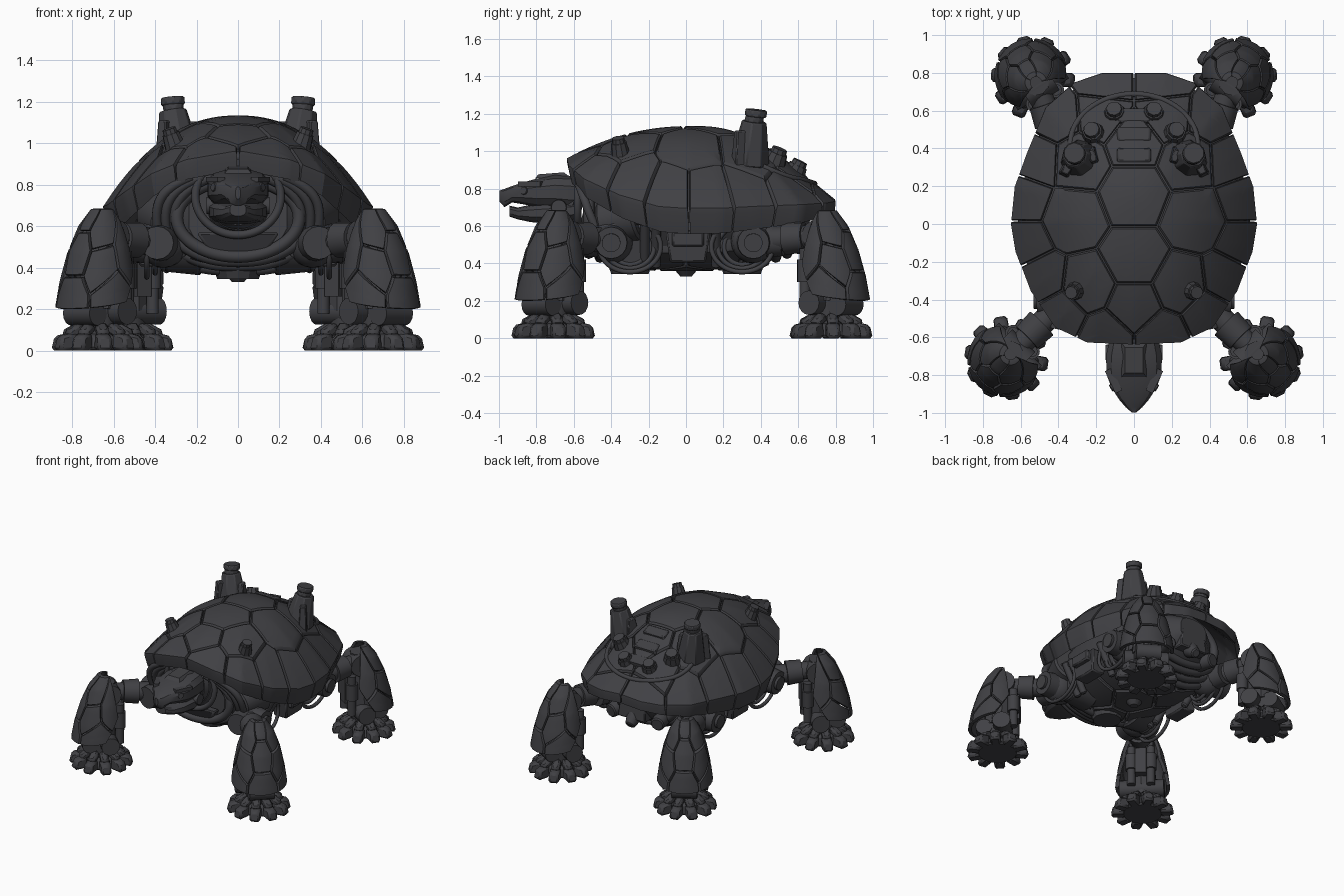
import bpy, bmesh, math
from mathutils import Vector, Matrix

cube = bpy.data.objects.get("Cube")
if cube:
    bpy.data.objects.remove(cube)

metal = bpy.data.materials.new("dark grey metal")
metal.use_nodes = True
GREY = (0.052, 0.052, 0.058, 1)
metal.diffuse_color = GREY
metal.node_tree.nodes["Principled BSDF"].inputs["Base Color"].default_value = GREY


def finish(bm, name, mirror=False, bevel=0):
    bmesh.ops.recalc_face_normals(bm, faces=bm.faces)
    me = bpy.data.meshes.new(name)
    bm.to_mesh(me)
    bm.free()
    ob = bpy.data.objects.new(name, me)
    bpy.context.collection.objects.link(ob)
    me.materials.append(metal)
    bpy.ops.object.select_all(action='DESELECT')
    ob.select_set(True)
    bpy.context.view_layer.objects.active = ob
    bpy.ops.object.shade_smooth_by_angle(angle=math.radians(28))
    if bevel:
        mod = ob.modifiers.new("bevel", 'BEVEL')
        mod.width, mod.segments = bevel, 1
    if mirror:
        ob.modifiers.new("mirror", 'MIRROR')


def tube(bm, a, b, r1, r2=None, seg=16):
    a, b = Vector(a), Vector(b)
    m = Matrix.Translation((a + b) / 2) @ (b - a).to_track_quat('Z', 'Y').to_matrix().to_4x4()
    bmesh.ops.create_cone(bm, cap_ends=True, segments=seg, radius1=r1,
                          radius2=r1 if r2 is None else r2, depth=(b - a).length, matrix=m)


def box(bm, centre, size, turn=0, axis='Z', taper=1):
    vs = bmesh.ops.create_cube(bm, size=1)["verts"]
    for v in vs:
        if v.co.z > 0:
            v.co.x *= taper
            v.co.y *= taper
    m = Matrix.Translation(centre) @ Matrix.Rotation(turn, 4, axis) @ Matrix.Diagonal((*size, 1))
    bmesh.ops.transform(bm, matrix=m, verts=vs)
    return vs


def loft(bm, sections, n=14, power=0.75):
    # rings across y: (y, half width, top, bottom)
    rings = []
    for y, w, top, bot in sections:
        ring = []
        for i in range(n):
            a = math.tau * (i + 0.5) / n
            c, s = (math.copysign(abs(t) ** power, t) for t in (math.cos(a), math.sin(a)))
            ring.append(bm.verts.new((w * c, y, (top + bot) / 2 + (top - bot) / 2 * s)))
        rings.append(ring)
    for p, q in zip(rings, rings[1:]):
        for i in range(n):
            bm.faces.new((p[i], p[i - 1], q[i - 1], q[i]))
    bm.faces.new(rings[0])
    bm.faces.new(rings[-1])


def clip(poly, mid, d):
    out = []
    for i, p in enumerate(poly):
        q = poly[i - 1]
        fp, fq = (p - mid).dot(d), (q - mid).dot(d)
        if fp * fq < 0:
            out.append(q.lerp(p, fq / (fq - fp)))
        if fp <= 0:
            out.append(p)
    return out


def scutes(bm, outline, sites, place, gap, thick, lift=0):
    # closed armour plates around the sites, wrapped on place(u, v, depth)
    for s in sites:
        poly = [Vector(p) for p in outline]
        for o in sites:
            if o != s:
                d = (Vector(o) - Vector(s)).normalized()
                poly = clip(poly, (Vector(o) + Vector(s)) / 2 - d * gap, d)
        edge = [poly[i - 1].lerp(p, t / 4) for i, p in enumerate(poly) for t in range(4)]
        c = sum(poly, Vector((0, 0))) / len(poly)
        rings = [[bm.verts.new(place(*c.lerp(p, k), lift + depth)) for p in edge]
                 for k, depth in ((.05, thick), (.5, thick), (1, thick), (1, .01), (.95, 0),
                                  (.75, 0), (.5, 0), (.25, 0), (.05, 0))]
        n = len(edge)
        for p, q in zip(rings, rings[1:]):
            for i in range(n):
                bm.faces.new((p[i - 1], p[i], q[i], q[i - 1]))
        bm.faces.new(rings[0])
        bm.faces.new(rings[-1])


def both(sites):
    return sites + [(-x, y) for x, y in sites if x]


def circle(n=16):
    return [(math.cos(math.tau * k / n), math.sin(math.tau * k / n)) for k in range(n)]


def cable(name, pts, r=0.014, closed=False):
    cu = bpy.data.curves.new(name, 'CURVE')
    cu.dimensions, cu.bevel_depth, cu.bevel_resolution, cu.resolution_u = '3D', r, 2, 6
    sp = cu.splines.new('NURBS')
    sp.points.add(len(pts) - 1)
    for p, co in zip(sp.points, pts):
        p.co = (*co, 1)
    sp.order_u, sp.use_endpoint_u, sp.use_cyclic_u = 3, not closed, closed
    cu.materials.append(metal)
    bpy.context.collection.objects.link(bpy.data.objects.new(name, cu))


# Shell: rim points with height, a dome over them and a lip tucked in below
RIM = [(.02, -.64, .96), (.25, -.63, .92), (.42, -.55, .85), (.55, -.36, .76), (.63, -.15, .70),
       (.655, 0, .69), (.635, .2, .69), (.57, .38, .70), (.47, .62, .71), (.32, .75, .72), (.17, .8, .73), (.02, .8, .74)]
RIM += [(-x, y, z) for x, y, z in reversed(RIM)]
MID = Vector((0, .05))


def shell(x, y, depth=0):
    p = Vector((x, y)) - MID
    for i, b in enumerate(RIM):
        a = RIM[i - 1]
        u, v = Vector(a[:2]) - MID, Vector(b[:2]) - MID
        det = u.cross(v)
        s, t = p.cross(v) / det, u.cross(p) / det
        if s >= -1e-6 and t >= -1e-6 and s + t > 1e-6:
            r = s + t
            rim = (s * a[2] + t * b[2]) / r
            power = 2.3 - 0.8 * max(0, y / .8) - .1 * max(0, -y / .6)
            lip = min(r, 1) ** 6 * (1 - (y / .85) ** 2)
            p *= 1 - 1.1 * depth * lip
            z = rim + (1.135 - rim) * (1 - min(r, 1) ** power) - depth * (1 + 1.2 * lip)
            return Vector((p.x, p.y + MID.y, z))
    return Vector((x, y, 1.135 - depth))


outline = [p[:2] for p in RIM]
SITES = both([(0, .16), (0, -.19), (0, -.44), (.33, .03), (.25, -.33), (.3, .34), (0, .45), (.17, .58),
              (.6, -.1), (.6, .13), (.5, -.3), (.4, -.48), (.15, -.6), (.52, .35), (.42, .56), (.15, .76)])
bm = bmesh.new()
scutes(bm, outline, SITES, shell, .004, .06)
finish(bm, "shell_plates")
bm = bmesh.new()
scutes(bm, [(x * .97, y * .97) for x, y in outline], [(0, .05)], shell, 0, .03, .022)
finish(bm, "shell_lining")

# Ridge around the rear deck
ridge = [shell(.34 * math.cos(a), .42 + .27 * math.sin(a), .004)
         for a in (math.pi * (i / 16 * 1.3 - .15) for i in range(17))]
cable("deck_ridge", ridge, .016)

# Chimneys, knobs and vents on the shell
bm = bmesh.new()
tube(bm, (.28, .34, .93), (.315, .365, 1.16), .11, .068, 8)
tube(bm, (.31, .36, 1.15), (.314, .372, 1.2), .052, .05, 10)
tube(bm, (.313, .372, 1.185), (.316, .376, 1.222), .06, .06, 10)
box(bm, (.35, .3, 1.01), (.06, .11, .2), .5, 'Z', .7)
box(bm, (.22, .36, 1.04), (.06, .1, .13), -.3, 'Z', .6)
finish(bm, "chimneys", True, .006)
bm = bmesh.new()
for x, y, lean, r, h in ((.3, -.35, (.35, -.15, 1), .042, .08), (.21, .47, (.2, .4, 1), .052, .065),
                         (.1, .58, (.1, .5, 1), .05, .05)):
    a, d = shell(x, y, .03), Vector(lean).normalized()
    tube(bm, a, a + d * h, r * 1.25, r, 10)
    tube(bm, a + d * h, a + d * (h + .025), r * .85, r * .8, 10)
finish(bm, "shell_knobs", True)
bm = bmesh.new()
for y in (.36, .47, .57):
    box(bm, shell(0, y, .015), (.2, .09, .05), -.35, 'X', .85)
finish(bm, "deck_panels", bevel=.008)

# Body under the shell
bm = bmesh.new()
loft(bm, [(-.5, .24, .82, .47), (-.4, .36, .88, .40), (-.15, .42, .9, .41), (.15, .42, .9, .42),
          (.4, .36, .85, .40), (.56, .24, .8, .46), (.66, .12, .75, .56)])
finish(bm, "body_core")


def belly(x, y, depth):
    return Vector((x, y, .36 + .1 * (x / .36) ** 2 + .08 * (y / .5) ** 4 + depth))


bm = bmesh.new()
scutes(bm, [(.2, -.47), (.35, -.28), (.37, .28), (.2, .5), (-.2, .5), (-.37, .28), (-.35, -.28), (-.2, -.47)],
       both([(0, 0), (0, -.3), (0, .32), (.24, -.17), (.24, .17), (.22, .42), (.2, -.42)]), belly, .008, .06)
tube(bm, (0, 0, .33), (0, 0, .4), .03, .09, 10)
for y in (-.3, .3):
    tube(bm, (0, y, .345), (0, y, .4), .1, .12, 12)
finish(bm, "belly_plates")
bm = bmesh.new()
box(bm, (.42, .01, .49), (.14, .24, .17), math.pi, 'Y', .8)
box(bm, (.47, .01, .53), (.1, .17, .08))
for y in (-.22, -.16, .16):
    tube(bm, (.33, y, .38), (.46, y, .62), .025)
finish(bm, "side_skirts", True, .01)
bm = bmesh.new()
tube(bm, (.2, -.28, .54), (.38, -.29, .51), .18, .13, 20)
tube(bm, (.3, -.45, .62), (.36, -.25, .66), .12, .14, 20)
finish(bm, "shoulder_pods", True, .015)

# Ribbed shoulder and hip wells, flattened underneath
for y0, step in ((-.52, .06), (.54, -.06)):
    for i in range(4):
        w, h = .3 + .045 * i, .19 + .025 * i
        ring = [(w * c, y0 + step * i, max(.64 + h * s, .45 - .02 * i)) for c, s in circle()]
        cable("body_rib", ring, .03, True)
for side in (1, -1):
    for k in range(3):
        for y in (-.3, .3):
            ring = [(side * (.36 + .04 * k), y + (.1 + .035 * k) * c, .49 + (.1 + .02 * k) * s) for c, s in circle(12)]
            cable("joint_hose", ring, .013, True)
        cable("shoulder_hose", [(side * (.12 + .05 * k), -.58, .84), (side * (.26 + .05 * k), -.56, .79),
                                (side * (.33 + .04 * k), -.5, .62), (side * (.27 + .04 * k), -.42, .46)], .024)

# Rear housing and tail vents
bm = bmesh.new()
box(bm, (0, .6, .6), (.24, .14, .2), 0, 'Z', .8)
tube(bm, (.17, .5, .52), (.2, .64, .5), .065, .05)
tube(bm, (0, .62, .52), (0, .69, .46), .06, .035)
finish(bm, "tail_housing", True, .008)

# Neck, collar and chest plate
bm = bmesh.new()
for i in range(5):
    y, r = -.64 + .05 * i, .115 + .012 * i
    tube(bm, (0, y, .74 - .012 * i), (0, y + .04, .73 - .012 * i), r, r + .01, 20)
finish(bm, "neck")
cable("neck_collar", [(.21 * c, -.58, .745 + .19 * s) for c, s in circle()], .02, True)
bm = bmesh.new()
for v in box(bm, (0, -.54, .51), (.4, .07, .12)):
    if v.co.z < .5:
        v.co.x *= .6
        v.co.y += .06
finish(bm, "chest_plate", bevel=.012)

# Head with a hooked beak
bm = bmesh.new()
loft(bm, [(-.6, .13, .87, .68), (-.7, .152, .875, .69), (-.8, .148, .855, .70), (-.87, .12, .835, .715),
          (-.93, .08, .815, .725), (-.97, .045, .80, .70), (-.998, .012, .79, .73)], 12, .7)
box(bm, (0, -.72, .872), (.13, .18, .02), .08, 'X', .75)
finish(bm, "upper_head")
bm = bmesh.new()
loft(bm, [(-.58, .12, .74, .63), (-.72, .142, .73, .61), (-.83, .12, .715, .62), (-.9, .08, .70, .635),
          (-.945, .04, .71, .65)], 12, .7)
finish(bm, "lower_jaw")
bm = bmesh.new()
tube(bm, (.09, -.85, .785), (.122, -.87, .79), .03, .02, 10)
tube(bm, (.1, -.68, .7), (.152, -.68, .7), .045, .04)
box(bm, (.108, -.83, .825), (.04, .13, .025), -.45)
finish(bm, "eyes_and_jaw_hinges", True)


# Legs: built outward along x, then turned to each corner
def armour(u, v, depth):
    rows = [(.2, .015, .197), (.33, .008, .18), (.47, -.005, .152), (.6, -.018, .108), (.685, -.03, .055)]
    k = min(max(int(v * 4), 0), 3)
    z, off, r = Vector(rows[k]).lerp(Vector(rows[k + 1]), v * 4 - k)
    a = u * 2.2
    return Vector((off + (r - depth) * math.cos(a), (r - depth) * math.sin(a), z + .06 * u * u * (1 - v)))


PLATES = both([(0, .1), (.55, .12), (0, .5), (.42, .36), (.38, .72), (0, .9), (.85, .45)])
for name, foot, angle, hip in (("front", (.675, -.71, 0), -45, (.36, -.4, .52)),
                               ("rear", (.535, .775, 0), 58, (.38, .36, .52))):
    place = Matrix.Translation(foot) @ Matrix.Rotation(math.radians(angle), 4, 'Z')

    bm = bmesh.new()
    scutes(bm, [(-.75, 0), (.75, 0), (1, .3), (.9, 1), (-.9, 1), (-1, .3)], PLATES, armour, .008, .025)
    bm.transform(place)
    finish(bm, name + "_leg_armour", True)

    bm = bmesh.new()
    tube(bm, (0, 0, .2), (-.03, 0, .63), .11, .07, 10)
    tube(bm, (0, 0, .08), (0, 0, .24), .09, .1)
    tube(bm, (-.04, -.16, .19), (-.04, .16, .19), .065)
    tube(bm, (.09, -.09, .18), (.09, .09, .18), .06)
    tube(bm, (-.05, -.085, .55), (-.05, .085, .55), .08)
    for y in (-.07, .07):
        tube(bm, (-.12, y, .18), (-.12, y, .48), .03)
        tube(bm, (-.12, y, .3), (-.12, y, .42), .042)
    box(bm, (-.13, 0, .36), (.06, .08, .2))
    bm.transform(place)
    finish(bm, name + "_leg_frame", True)

    # Foot pad ringed by blunt, separate toes
    bm = bmesh.new()
    tube(bm, (0, 0, .005), (0, 0, .08), .15, .11, 18)
    for i in range(10):
        vs = box(bm, (.175, 0, .045), (.1, .078, .09))
        for v in vs:
            if v.co.x > .18 and v.co.z > .05:
                v.co.x -= .015
                v.co.z -= .02
                v.co.y *= .8
        vs += box(bm, (.125, 0, .095), (.09, .06, .05), .5, 'Y')
        bmesh.ops.rotate(bm, verts=vs, matrix=Matrix.Rotation(math.tau * (i + .5) / 10, 3, 'Z'))
    bm.transform(place)
    finish(bm, name + "_foot", True, .014)

    # Upper limb from the hip to the leg top
    bm = bmesh.new()
    hip, top = Vector(hip), place @ Vector((-.04, 0, .55))
    bmesh.ops.create_uvsphere(bm, u_segments=16, v_segments=10, radius=.12, matrix=Matrix.Translation(hip))
    tube(bm, hip, top, .07, .06)
    tube(bm, hip.lerp(top, .45), hip.lerp(top, .72), .088, .08)
    out = Vector((0, math.copysign(1, hip.y), 0))
    tube(bm, hip, hip + out * .16 + Vector((.03, 0, 0)), .095, .08)
    tube(bm, hip, hip + Vector((.15, 0, -.01)), .1, .085)
    tube(bm, hip, hip + Vector((.17, 0, -.01)), .05)
    finish(bm, name + "_upper_limb", True)
